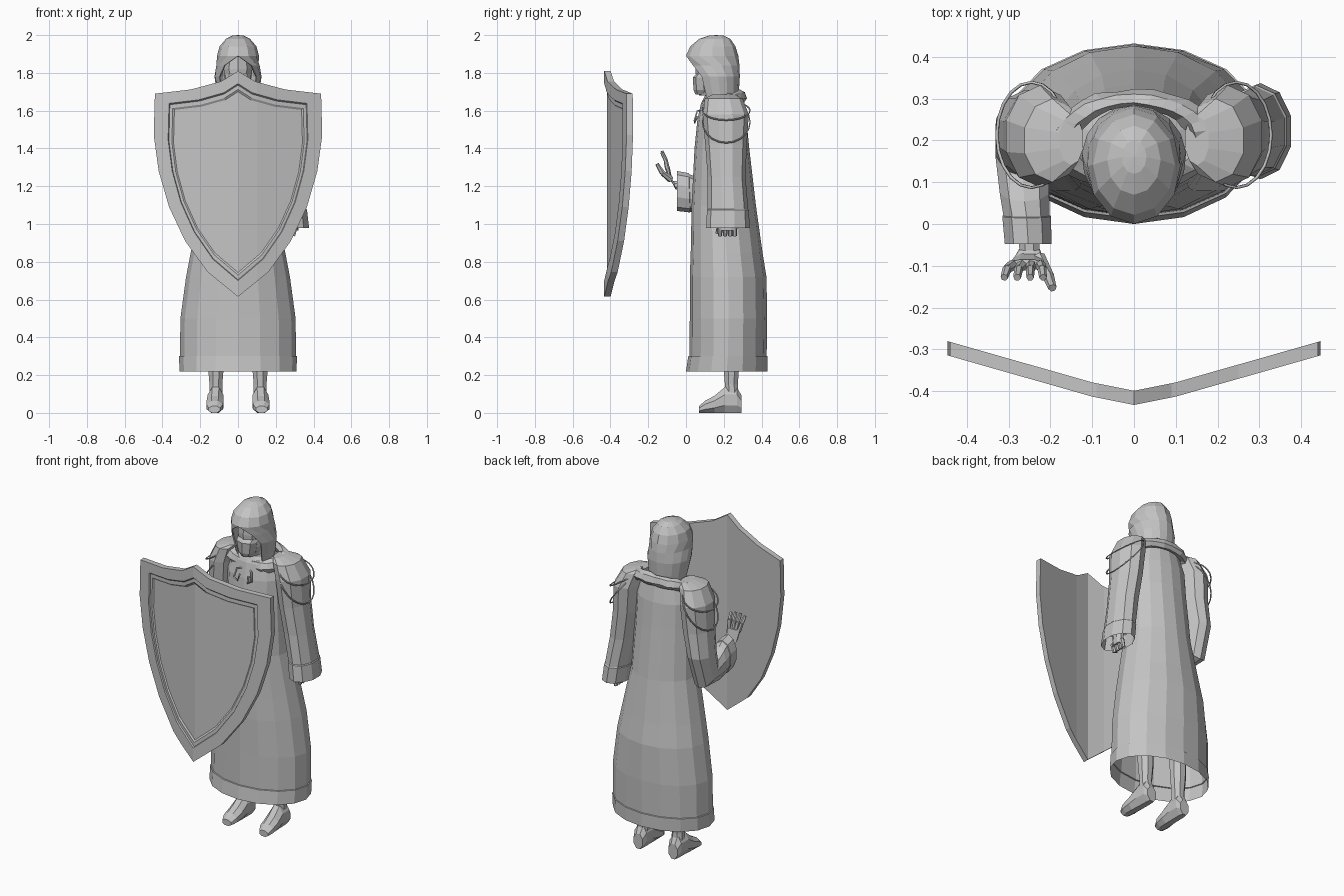
import bpy, bmesh, random
from math import sin, cos, pi, radians
from mathutils import Vector

random.seed(4)
cube = bpy.data.objects.get("Cube")
if cube:
    bpy.data.objects.remove(cube, do_unlink=True)

grey = bpy.data.materials.new("plain grey")
grey.use_nodes = True
colour = (0.55, 0.55, 0.55, 1)
grey.diffuse_color = colour
grey.node_tree.nodes["Principled BSDF"].inputs["Base Color"].default_value = colour


def finish(name, bm):
    bmesh.ops.remove_doubles(bm, verts=bm.verts, dist=0.0005)
    bmesh.ops.recalc_face_normals(bm, faces=bm.faces)
    me = bpy.data.meshes.new(name)
    bm.to_mesh(me)
    bm.free()
    me.materials.append(grey)
    ob = bpy.data.objects.new(name, me)
    bpy.context.collection.objects.link(ob)
    return ob


def bridge(bm, rings, closed=True):
    rows = [[bm.verts.new(p) for p in r] for r in rings]
    n = len(rows[0])
    for a, b in zip(rows, rows[1:]):
        for i in range(n if closed else n - 1):
            j = (i + 1) % n
            bm.faces.new((a[i], a[j], b[j], b[i]))
    return rows


def ring(x, y, z, a, b, tilt=0, n=10, flat=False):
    """Ellipse tipped about x; flat turns an edge, not a corner, to the axes."""
    t, k = radians(tilt), 1 / cos(pi / n) if flat else 1
    pts = []
    for i in range(n):
        w = 2 * pi * (i + (0.5 if flat else 0)) / n - pi / 2
        s = b * k * sin(w)
        pts.append((x + a * k * cos(w), y + s * cos(t), z + s * sin(t)))
    return pts


def loft(name, rings, start=True, end=True):
    bm = bmesh.new()
    rows = bridge(bm, rings)
    if start:
        bm.faces.new(rows[0])
    if end:
        bm.faces.new(rows[-1])
    return finish(name, bm)


def limbs(name, parts, n=6):
    """Tapered prisms between pairs of points."""
    bm = bmesh.new()
    for p, q, r1, r2 in parts:
        p, q = Vector(p), Vector(q)
        rot = (q - p).to_track_quat('Z', 'Y')
        rows = bridge(bm, [[c + rot @ Vector((r * cos(2 * pi * i / n), r * sin(2 * pi * i / n), 0))
                            for i in range(n)] for c, r in ((p, r1), (q, r2))])
        bm.faces.new(rows[0])
        bm.faces.new(rows[1])
    return finish(name, bm)


def cord(name, pts, r=0.004, cyclic=False):
    cu = bpy.data.curves.new(name, 'CURVE')
    cu.dimensions = '3D'
    cu.bevel_depth, cu.bevel_resolution = r, 0
    sp = cu.splines.new('POLY')
    sp.points.add(len(pts) - 1)
    for s, p in zip(sp.points, pts):
        s.co = (*p, 1)
    sp.use_cyclic_u = cyclic
    cu.materials.append(grey)
    bpy.context.collection.objects.link(bpy.data.objects.new(name, cu))


# Robe: open at the hem, with a slightly raised hem band
robe = [(.22, .31, 0, .432), (.3, .312, .012, .432), (.302, .307, .018, .427), (.5, .305, .02, .43),
        (.72, .275, .02, .426), (.85, .25, .025, .405), (1.1, .2, .03, .37), (1.4, .185, .045, .335),
        (1.55, .18, .06, .32), (1.64, .15, .08, .3), (1.68, .09, .1, .27)]
loft("robe", [ring(0, (f + b) / 2, z, a, (b - f) / 2, n=16) for z, a, f, b in robe], start=False)

# Shoulders and sleeves: one hangs, the other bends forward at the elbow
shoulder = [(.15, .2, 1.685, .03, .06), (.195, .2, 1.665, .07, .1), (.225, .21, 1.58, .085, .122),
            (.237, .212, 1.42, .08, .11)]
hanging = [(.262, .215, 1.25, .078, .1), (.29, .222, 1.08, .074, .107), (.291, .222, 1.075, .078, .111),
           (.303, .222, .98, .077, .115)]
bent = [(-.262, .22, 1.27, .072, .1), (-.267, .185, 1.14, .068, .1, -45), (-.262, .08, 1.15, .062, .1, -75),
        (-.257, .02, 1.165, .058, .1, -88), (-.257, .018, 1.165, .061, .104, -88),
        (-.253, -.048, 1.175, .059, .106, -90)]
loft("left_sleeve", [ring(*s) for s in shoulder + hanging], end=False)
loft("right_sleeve", [ring(-s[0], *s[1:]) for s in shoulder] + [ring(*s) for s in bent], end=False)

# Left hand, loosely curled below the cuff
loft("left_palm", [ring(.3, .22, z, a, b, n=8, flat=True)
                   for z, a, b in ((1.1, .028, .035), (1.0, .022, .035), (.965, .02, .045))])
limbs("left_fingers", [((.305, y, .985), (.292, y, .937), .014, .011) for y in (.18, .207, .234, .258)]
      + [((.285, .18, 1.0), (.27, .165, .95), .014, .01)])

# Right hand, raised with spread fingers
loft("right_palm", [ring(-.255, .02, 1.2, .028, .028, -90, 8, True), ring(-.25, -.06, 1.205, .024, .022, -80, 8, True),
                    ring(-.252, -.085, 1.235, .034, .018, -35, 8, True),
                    ring(-.257, -.098, 1.3, .042, .013, -10, 8, True)])
fingers = []
for i in range(4):
    u = i - 1.5
    base, mid = (-.257 + u * .022, -.098, 1.29), (-.262 + u * .028, -.108, 1.34)
    tip = (-.264 + u * .031, -.128, 1.39 - .008 * abs(u))
    fingers += [(base, mid, .013, .011), (mid, tip, .011, .009)]
fingers += [((-.23, -.08, 1.235), (-.205, -.125, 1.27), .018, .014), ((-.205, -.125, 1.27), (-.195, -.153, 1.318), .014, .01)]
limbs("right_fingers", fingers)

# Legs and boots
for side, s in (("left", 1), ("right", -1)):
    loft(side + "_leg", [ring(s * .117, y, z, a, a, n=8, flat=True)
                         for y, z, a in ((.245, .08, .036), (.24, .15, .034), (.24, .25, .042), (.23, .9, .06))])
    loft(side + "_boot", [ring(s * x, y, z, a, z, -90, 8, True)
                          for x, y, z, a in ((.118, .295, .045, .03), (.118, .27, .068, .04), (.119, .205, .068, .042),
                                             (.121, .15, .045, .045), (.123, .1, .032, .043), (.125, .07, .018, .03))])

# Hood: horizontal arcs that open around the face and close at the crown
hood = [(1.6, .1, .1, .26, 130), (1.7, .113, .06, .28, 128), (1.78, .125, .035, .285, 128),
        (1.84, .115, .008, .283, 142), (1.89, .111, 0, .277, 180), (1.94, .098, .022, .262, 180),
        (1.98, .064, .07, .235, 180), (1.997, .03, .12, .2, 180), (2.0, 0, .16, .16, 180)]
arcs = []
for z, a, f, b, spread in hood:
    angles = [radians(spread * (i / 6 - 1)) for i in range(13)]
    arcs.append([(a * sin(w), (f + b) / 2 + (b - f) / 2 * cos(w), z) for w in angles])
bm = bmesh.new()
bridge(bm, arcs, closed=False)
hood_ob = finish("hood", bm)
thick = hood_ob.modifiers.new("thickness", 'SOLIDIFY')
thick.thickness, thick.offset = .008, -1

# Head, face mask and neck inside the hood
loft("head", [ring(0, y, z, a, b, n=10) for y, z, a, b in
              ((.14, 1.68, .045, .07), (.14, 1.74, .07, .085), (.14, 1.82, .08, .09), (.145, 1.9, .075, .09), (.15, 1.95, .04, .05))])
loft("face_mask", [ring(0, y, z, a, b, n=8) for y, z, a, b in
                   ((.09, 1.685, .03, .04), (.095, 1.71, .052, .055), (.09, 1.775, .066, .054), (.1, 1.795, .068, .046))])
loft("neck", [ring(0, .18, z, .065, .065, n=8) for z in (1.55, 1.72)])

# Ragged fur collar, lower at the front
bm = bmesh.new()
rows = []
for i in range(28):
    w = 2 * pi * i / 28
    row = []
    for k in range(6):
        v = 2 * pi * k / 6
        r = .033 + random.uniform(-.006, .006)
        out = 1 + r * cos(v) / .15
        row.append((.168 * out * cos(w), .2 + .1 * out * sin(w), 1.65 + .025 * sin(w) + r * sin(v) - .04 * (out - 1)))
    rows.append(row)
bridge(bm, rows + [rows[0]])
finish("fur_collar", bm)

# Cords looped round the shoulders and tied at the throat
for side, s in (("left", 1), ("right", -1)):
    for word, dip in (("upper", .05), ("lower", .11)):
        ws = [2 * pi * i / 20 for i in range(20)]
        cord(f"{side}_{word}_cord", [(s * (.245 + .083 * cos(w)), .213 + .126 * sin(w), 1.65 - dip * (1 + cos(w)))
                                     for w in ws], cyclic=True)
    cord(side + "_cord_tail", [(s * .02, .085, 1.6), (s * .05, .06, 1.6), (s * .06, .045, 1.55), (s * .035, .045, 1.535),
                               (s * .03, .06, 1.57)], .005)

# Shield: flat stepped outline, cut into strips and then bent back to the sides
half = [(0, 1.81), (.09, 1.755), (.25, 1.712), (.44, 1.69), (.446, 1.47), (.42, 1.28), (.365, 1.09),
        (.28, .91), (.16, .745)]
outline = half + [(0, .615)] + [(-x, z) for x, z in half[:0:-1]]


def step(y, wide=1, tall=1, low=.615):
    return [(x * wide, y, low + (z - .615) * tall) for x, z in outline]


bm = bmesh.new()
rows = bridge(bm, [step(.034), step(0), step(0, .83, .873, .7), step(.009, .82, .862, .705),
                   step(.009, .785, .822, .73), step(.016, .765, .801, .743)])
bm.faces.new(rows[0])
bm.faces.new(rows[-1])
for x in (0, .1, -.1):
    bmesh.ops.bisect_plane(bm, geom=bm.verts[:] + bm.edges[:] + bm.faces[:], dist=1e-5,
                           plane_co=(x, 0, 0), plane_no=(1, 0, 0))
for v in bm.verts:
    d = abs(v.co.x)
    v.co.y += -.433 + .2 * min(d, .1) + .285 * max(d - .1, 0)
finish("shield", bm)
